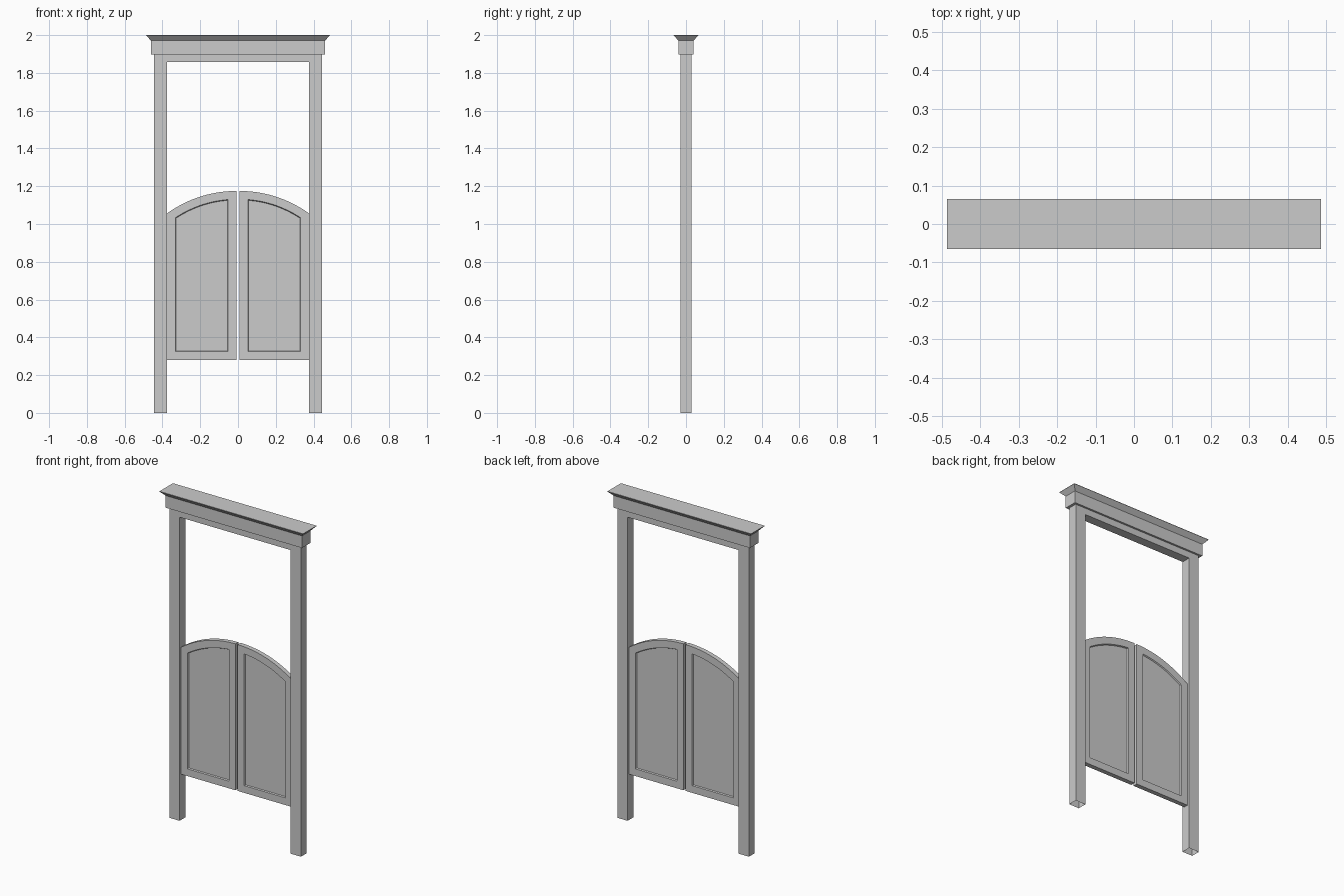
import bpy, bmesh, math

if "Cube" in bpy.data.objects:
    bpy.data.objects.remove(bpy.data.objects["Cube"])


def make_object(name, verts, faces):
    mesh = bpy.data.meshes.new(name)
    mesh.from_pydata(verts, [], faces)
    bm = bmesh.new()
    bm.from_mesh(mesh)
    bmesh.ops.recalc_face_normals(bm, faces=bm.faces)
    bm.to_mesh(mesh)
    bm.free()
    obj = bpy.data.objects.new(name, mesh)
    bpy.context.collection.objects.link(obj)
    return obj


def loft(rings, cap_start=True, cap_end=True):
    """Bridge equal-length point rings and cap the ends."""
    n = len(rings[0])
    verts = [p for r in rings for p in r]
    faces = [(k * n + i, k * n + (i + 1) % n, (k + 1) * n + (i + 1) % n, (k + 1) * n + i)
             for k in range(len(rings) - 1) for i in range(n)]
    if cap_start:
        faces.append(tuple(reversed(range(n))))
    if cap_end:
        faces.append(tuple(range(len(verts) - n, len(verts))))
    return verts, faces


def rect(hx, hy, z):
    return [(-hx, -hy, z), (hx, -hy, z), (hx, hy, z), (-hx, hy, z)]


# Door frame: two posts joined by a lintel, hollow at the floor
OUT, INN, TOP, LINTEL, FD = 0.445, 0.376, 1.90, 1.857, 0.028
section = [(-OUT, 0, -INN, 0), (-OUT, TOP, -INN, LINTEL),
           (OUT, TOP, INN, LINTEL), (OUT, 0, INN, 0)]
make_object("door_frame", *loft(
    [[(xo, -FD, zo), (xi, -FD, zi), (xi, FD, zi), (xo, FD, zo)] for xo, zo, xi, zi in section],
    False, False))

# Header board with a flared cornice on top
make_object("header", *loft([rect(0.461, 0.040, 1.897), rect(0.461, 0.040, 1.971),
                             rect(0.486, 0.065, 1.998), rect(0.486, 0.065, 2.0)]))

# Swinging doors: arched leaf with a recessed panel on both faces
ARC_X, ARC_Z, RADIUS, STEPS = 0.008, 0.547, 0.628, 14


def leaf_ring(inset, y, side):
    x0, x1, z0, r = 0.008 + inset, 0.375 - inset, 0.28 + inset, RADIUS - inset
    pts = [(x0, z0), (x1, z0)]
    for i in range(STEPS + 1):
        x = x1 + (x0 - x1) * i / STEPS
        pts.append((x, ARC_Z + math.sqrt(r * r - (x - ARC_X) ** 2)))
    return [(side * x, y, z) for x, z in pts]


T, PANEL = 0.014, 0.007
profile = [(0.048, -PANEL), (0.044, -T), (0, -T), (0, T), (0.044, T), (0.048, PANEL)]
for side, label in ((-1, "left"), (1, "right")):
    door = make_object(label + "_door", *loft([leaf_ring(i, y, side) for i, y in profile]))
    bpy.ops.object.select_all(action='DESELECT')
    door.select_set(True)
    bpy.context.view_layer.objects.active = door
    bpy.ops.object.shade_smooth_by_angle(angle=math.radians(25))
